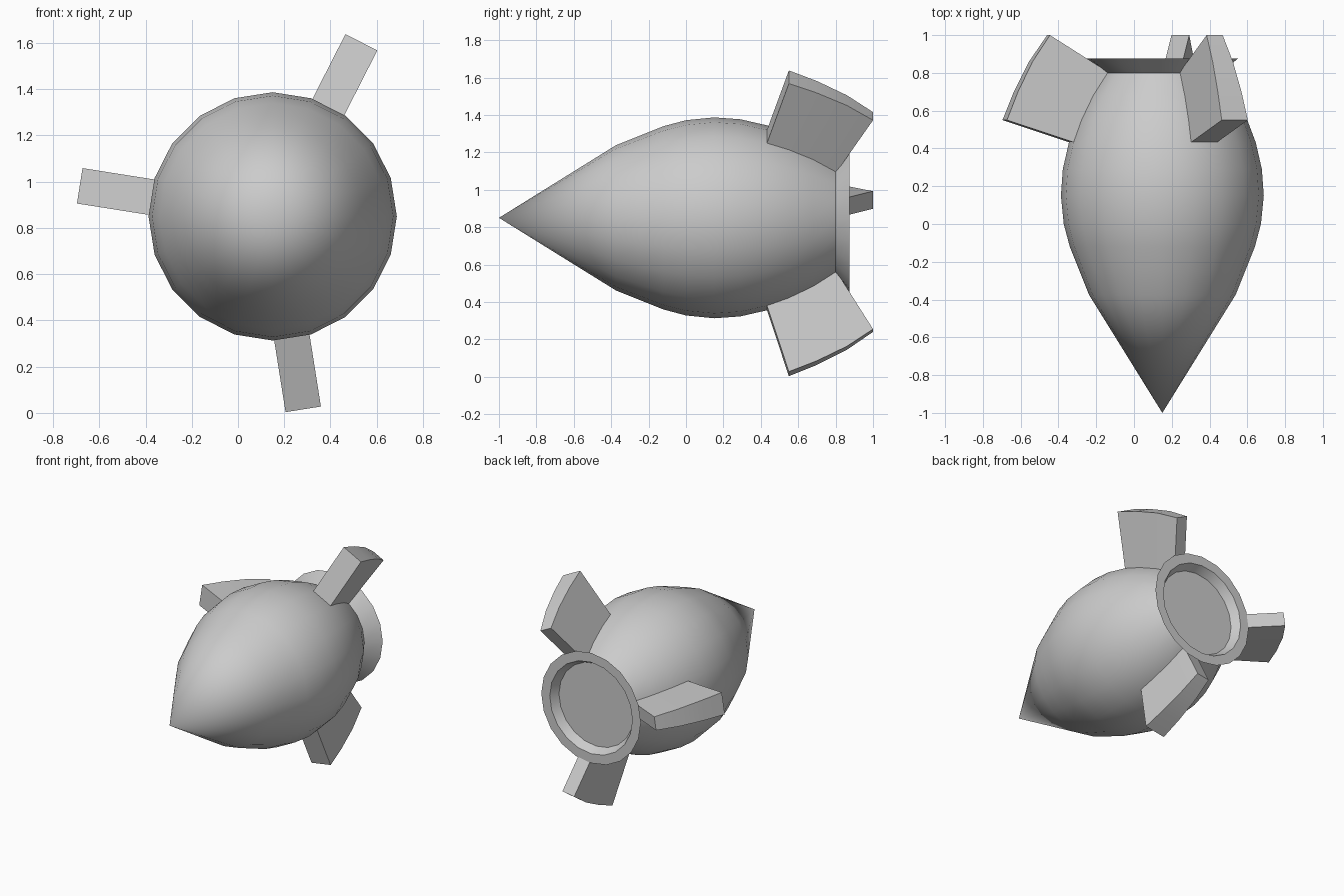
import bpy, bmesh, math

if "Cube" in bpy.data.objects:
    bpy.data.objects.remove(bpy.data.objects["Cube"])

CX, CZ, SIDES = 0.15, 0.85, 20


def point(y, r, deg, side=0.0):
    """Point at axial position y, radius r, angle deg, with a sideways offset."""
    a = math.radians(deg)
    return (CX + r * math.cos(a) - side * math.sin(a), y,
            CZ + r * math.sin(a) + side * math.cos(a))


def finish(bm, name, smooth_deg):
    bmesh.ops.recalc_face_normals(bm, faces=bm.faces)
    mesh = bpy.data.meshes.new(name)
    bm.to_mesh(mesh)
    bm.free()
    ob = bpy.data.objects.new(name, mesh)
    bpy.context.collection.objects.link(ob)
    bpy.ops.object.select_all(action='DESELECT')
    ob.select_set(True)
    bpy.context.view_layer.objects.active = ob
    bpy.ops.object.shade_smooth_by_angle(angle=math.radians(smooth_deg))
    return ob


def lathe(name, profile):
    """Revolve (y, r) pairs; the first pair is the tip, the last ring is capped."""
    bm = bmesh.new()
    tip = bm.verts.new(point(profile[0][0], 0, 0))
    rings = [[bm.verts.new(point(y, r, 360 * i / SIDES)) for i in range(SIDES)]
             for y, r in profile[1:]]
    for i in range(SIDES):
        j = (i + 1) % SIDES
        bm.faces.new((tip, rings[0][i], rings[0][j]))
        for a, b in zip(rings, rings[1:]):
            bm.faces.new((a[i], b[i], b[j], a[j]))
    bm.faces.new(rings[-1])
    return finish(bm, name, 35)


# Pointed hull with flared tail ring and recessed exhaust
lathe("rocket_body", [
    (-1.0, 0), (-0.375, 0.388), (-0.25, 0.438), (-0.12, 0.49), (0.0, 0.522),
    (0.15, 0.537), (0.29, 0.527), (0.43, 0.495), (0.55, 0.45), (0.68, 0.385),
    (0.8, 0.305), (0.875, 0.40), (0.875, 0.332), (0.815, 0.30)])

# Fins: hull panels pushed outward, tapering toward the tail
INNER = [(0.43, 0.489), (0.55, 0.444), (0.68, 0.380), (0.8, 0.301)]
OUTER = [(0.55, 0.845), (0.70, 0.785), (0.86, 0.705), (1.0, 0.61)]


def fin(name, deg):
    bm = bmesh.new()
    rows = []
    for (yi, ri), (yo, ro) in zip(INNER, OUTER):
        w = ri * math.tan(math.radians(180 / SIDES))
        rows.append([bm.verts.new(point(y, r, deg, s)) for y, r, s in
                     ((yi, ri - 0.01, -w), (yo, ro, -w), (yo, ro, w), (yi, ri - 0.01, w))])
    for a, b in zip(rows, rows[1:]):
        for i in range(4):
            j = (i + 1) % 4
            bm.faces.new((a[i], a[j], b[j], b[i]))
    bm.faces.new(rows[0])
    bm.faces.new(rows[-1])
    finish(bm, name, 30)


for label, angle in (("upper", 63), ("side", 171), ("lower", 279)):
    fin(label + "_fin", angle)
